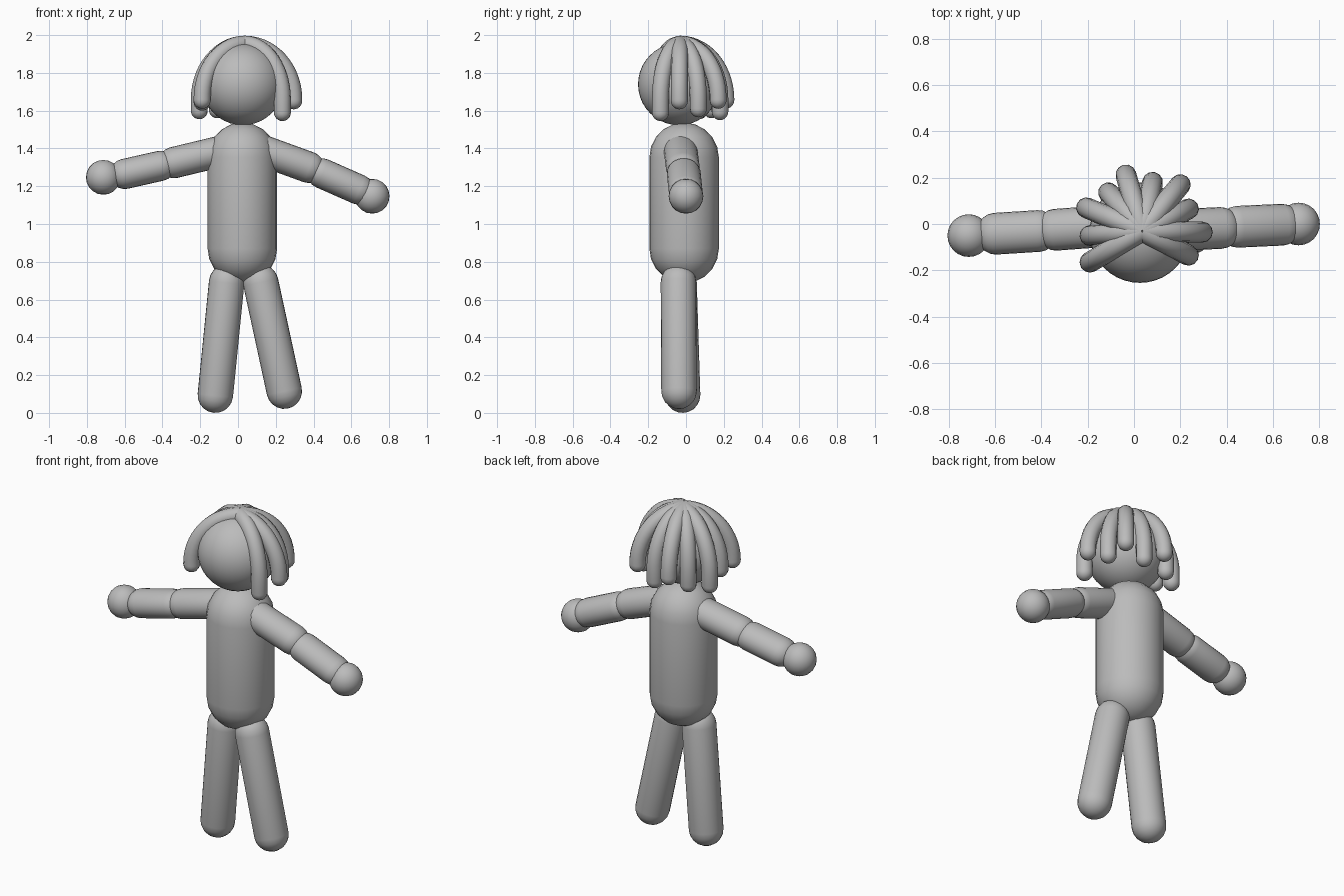
import bpy, bmesh
from math import sin, cos, pi
from mathutils import Vector, Matrix

if "Cube" in bpy.data.objects:
    bpy.data.objects.remove(bpy.data.objects["Cube"])

grey = bpy.data.materials.new("plain grey")
grey.use_nodes = True
colour = (0.5, 0.5, 0.5, 1)
grey.diffuse_color = colour
grey.node_tree.nodes["Principled BSDF"].inputs["Base Color"].default_value = colour


def capsule(name, start, end, wide, thick=None, rings=5, sides=24):
    """Spun round-ended cylinder between two sphere centres."""
    thick = thick or wide
    start, end = Vector(start), Vector(end)
    axis = end - start
    length = axis.length
    bm = bmesh.new()
    arcs = [pi / 2 * i / rings for i in range(rings + 1)]
    profile = [(sin(a), -thick * cos(a)) for a in arcs]
    if length > 0:
        profile += [(cos(a), length + thick * sin(a)) for a in arcs]
    else:
        profile += [(cos(a), thick * sin(a)) for a in arcs[1:]]
    verts = [bm.verts.new((r, 0, z)) for r, z in profile]
    edges = [bm.edges.new(pair) for pair in zip(verts, verts[1:])]
    bmesh.ops.spin(bm, geom=verts + edges, cent=(0, 0, 0), axis=(0, 0, 1),
                   angle=2 * pi, steps=sides)
    bmesh.ops.remove_doubles(bm, verts=bm.verts, dist=0.0001)
    bm.transform(Matrix.Diagonal((wide, thick, 1, 1)))
    if length > 0:
        bm.transform(axis.to_track_quat('Z', 'Y').to_matrix().to_4x4())
    bmesh.ops.recalc_face_normals(bm, faces=bm.faces)
    for face in bm.faces:
        face.smooth = True
    mesh = bpy.data.meshes.new(name)
    bm.to_mesh(mesh)
    bm.free()
    mesh.materials.append(grey)
    obj = bpy.data.objects.new(name, mesh)
    obj.location = start
    bpy.context.collection.objects.link(obj)
    return obj


def hair_strand(name, x, y, tip, radius=0.045):
    """Tube arching from the crown and hanging to a rounded tip."""
    crown = Vector((0.035, -0.03, 1.952))
    bend = 1.66
    end = tip + radius
    points = []
    for i in range(15):
        a = pi / 2 * i / 14
        points.append((crown.x + (x - crown.x) * sin(a),
                       crown.y + (y - crown.y) * sin(a),
                       bend + (crown.z - bend) * cos(a), 1))
    for i in range(7):
        a = pi / 2 * i / 6
        points.append((x, y, min(end, bend - 0.004) - radius * sin(a),
                       max(cos(a), 0.01)))
    curve = bpy.data.curves.new(name, 'CURVE')
    curve.dimensions = '3D'
    curve.bevel_depth = radius
    curve.bevel_resolution = 4
    curve.use_fill_caps = True
    spline = curve.splines.new('POLY')
    spline.points.add(len(points) - 1)
    for point, (px, py, pz, size) in zip(spline.points, points):
        point.co = (px, py, pz, 1)
        point.radius = size
    spline.use_smooth = True
    curve.materials.append(grey)
    obj = bpy.data.objects.new(name, curve)
    bpy.context.collection.objects.link(obj)
    bpy.ops.object.select_all(action='DESELECT')
    obj.select_set(True)
    bpy.context.view_layer.objects.active = obj
    bpy.ops.object.convert(target='MESH')


# Head and body
head = (0.025, -0.037, 1.74)
capsule("head", head, head, 0.217, rings=10, sides=40)
capsule("torso", (0.023, -0.01, 0.87), (0.023, -0.01, 1.353), 0.184)

# Legs
capsule("right_leg", (-0.12, -0.018, 0.094), (-0.06, -0.037, 0.692), 0.094)
capsule("left_leg", (0.245, -0.037, 0.115), (0.12, -0.04, 0.692), 0.094)

# Arms: shoulder to elbow, elbow to wrist, hand
arms = {
    "left": [(0.10, -0.03, 1.40), (0.375, -0.017, 1.30),
             (0.445, -0.012, 1.268), (0.64, -0.003, 1.182), (0.71, 0, 1.147)],
    "right": [(-0.07, -0.005, 1.39), (-0.34, -0.025, 1.325),
              (-0.41, -0.03, 1.308), (-0.60, -0.042, 1.265), (-0.713, -0.05, 1.247)],
}
for side, (shoulder, elbow, forearm, wrist, hand) in arms.items():
    capsule(side + "_upper_arm", shoulder, elbow, 0.09, 0.083)
    capsule(side + "_forearm", forearm, wrist, 0.09, 0.08)
    capsule(side + "_hand", hand, hand, 0.092)

# Hair: end position and tip height of each strand
strands = [(-0.19, -0.165, 1.61), (-0.19, -0.05, 1.6), (-0.205, 0.07, 1.555),
           (-0.11, 0.135, 1.56), (-0.035, 0.212, 1.64), (0.08, 0.18, 1.55),
           (0.2, 0.17, 1.61), (0.235, 0.065, 1.565), (0.295, -0.035, 1.607),
           (0.235, -0.135, 1.545)]
for number, (x, y, tip) in enumerate(strands, 1):
    hair_strand(f"hair_strand_{number}", x, y, tip)
